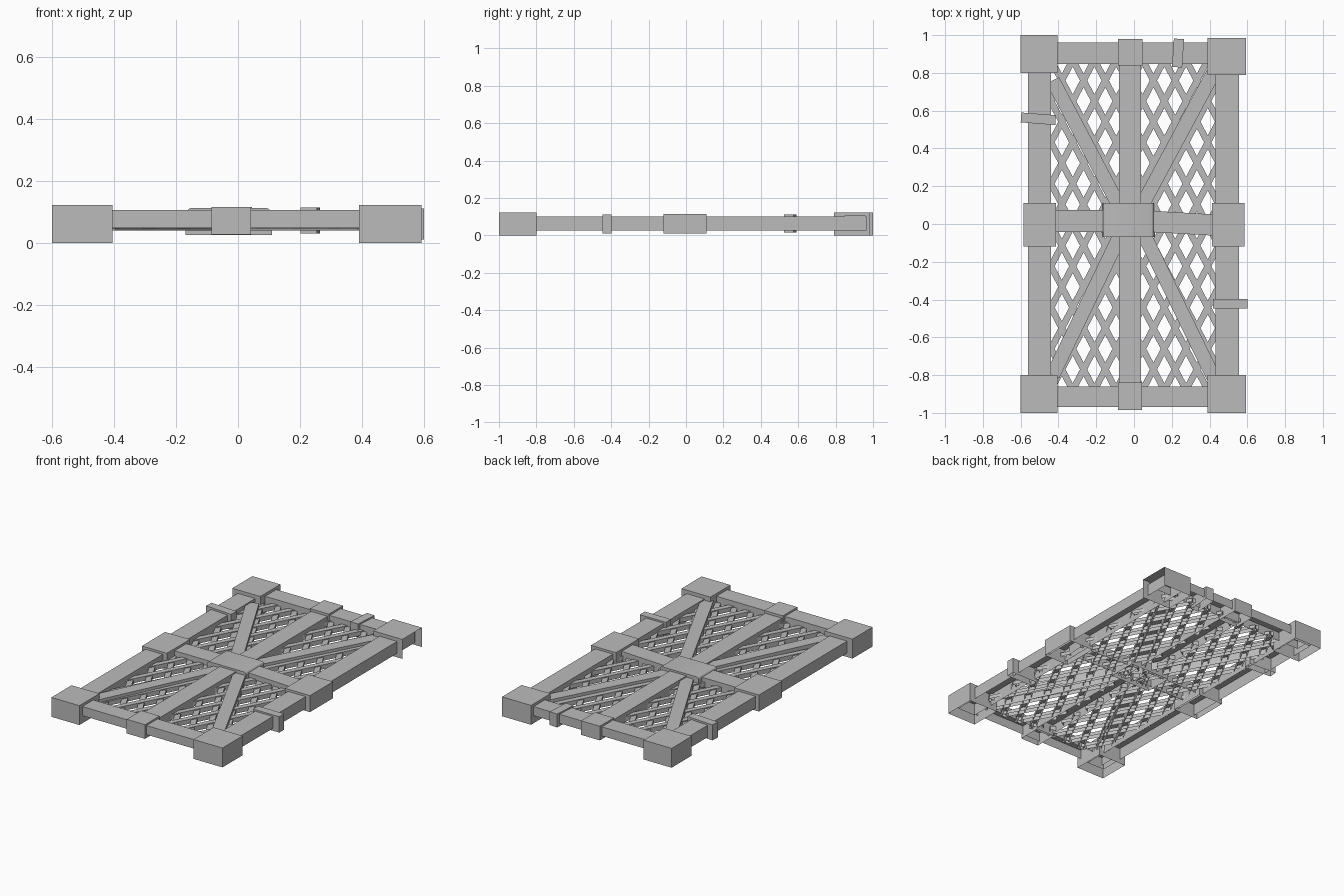
import bpy, bmesh, math
from mathutils import Vector

cube = bpy.data.objects.get("Cube")
if cube:
    bpy.data.objects.remove(cube)

grey = bpy.data.materials.new("plain_grey")
grey.use_nodes = True
tone = (0.5, 0.5, 0.5, 1)
grey.diffuse_color = tone
grey.node_tree.nodes["Principled BSDF"].inputs["Base Color"].default_value = tone


def add_shell(bm, start, end, width, z0, z1, omit=()):
    """Beam from start to end, open underneath."""
    a, b = Vector(start), Vector(end)
    along = (b - a).normalized()
    side = Vector((-along.y, along.x)) * width / 2
    plan = [a + side, a - side, b - side, b + side]
    low = [bm.verts.new((p.x, p.y, z0)) for p in plan]
    top = [bm.verts.new((p.x, p.y, z1)) for p in plan]
    bm.faces.new(top)
    for i in range(4):
        if i not in omit:
            j = (i + 1) % 4
            bm.faces.new((low[i], low[j], top[j], top[i]))


def finish(name, bm):
    mesh = bpy.data.meshes.new(name)
    bm.to_mesh(mesh)
    bm.free()
    mesh.materials.append(grey)
    obj = bpy.data.objects.new(name, mesh)
    bpy.context.collection.objects.link(obj)
    return obj


def beam(name, start, end, width, z0, z1, omit=()):
    bm = bmesh.new()
    add_shell(bm, start, end, width, z0, z1, omit)
    return finish(name, bm)


def block(name, x0, x1, y0, y1, z0, z1, omit=()):
    y = (y0 + y1) / 2
    return beam(name, (x0, y), (x1, y), y1 - y0, z0, z1, omit)


# Corner caps; the back left one is open on its outer side
block("front_right_corner", -0.6, -0.405, -1, -0.8, 0, 0.122)
block("front_left_corner", 0.39, 0.592, -1, -0.8, 0, 0.122)
block("back_right_corner", -0.6, -0.405, 0.8, 1, 0, 0.122)
block("back_left_corner", 0.39, 0.592, 0.79, 0.985, 0, 0.122, omit=(2,))

# Outer frame
block("right_rail", -0.562, -0.44, -0.95, 0.95, 0.025, 0.1)
block("left_rail", 0.432, 0.556, -0.95, 0.965, 0.025, 0.1)
block("front_rail", -0.55, 0.55, -0.97, -0.86, 0.048, 0.105)
block("back_rail", -0.55, 0.55, 0.848, 0.96, 0.048, 0.105)

# Inner cross
block("long_beam", -0.08, 0.036, -0.87, 0.87, 0.04, 0.1)
block("right_cross_beam", -0.45, -0.05, -0.042, 0.075, 0.04, 0.1)
beam("left_cross_beam", (0.03, 0.017), (0.45, -0.007), 0.112, 0.04, 0.1)

# Diagonal braces
for name, start, end in (
        ("back_left_brace", (0.0, 0.02), (0.42, 0.8)),
        ("back_right_brace", (-0.05, 0.04), (-0.43, 0.76)),
        ("front_left_brace", (0.03, -0.01), (0.42, -0.81)),
        ("front_right_brace", (-0.05, -0.01), (-0.43, -0.8))):
    beam(name, start, end, 0.075, 0.04, 0.092)

# Sleeves and straps around the frame
block("right_sleeve", -0.585, -0.412, -0.12, 0.11, 0.01, 0.114)
block("left_sleeve", 0.412, 0.585, -0.12, 0.11, 0.01, 0.114)
block("front_sleeve", -0.086, 0.042, -0.985, -0.84, 0.027, 0.116)
block("back_sleeve", -0.086, 0.045, 0.84, 0.98, 0.027, 0.116)
beam("right_strap", (-0.598, 0.564), (-0.415, 0.55), 0.052, 0.015, 0.112)
beam("left_strap", (0.418, -0.422), (0.6, -0.422), 0.05, 0.01, 0.11)
beam("back_strap", (0.228, 0.83), (0.238, 0.98), 0.054, 0.03, 0.114)

# Softly arched centre plate
plate = block("centre_plate", -0.17, 0.11, -0.07, 0.11, 0.025, 0.112)
for v in plate.data.vertices:
    if v.co.z > 0.1:
        v.co.x = -0.03 + (v.co.x + 0.03) * 0.95
bm = bmesh.new()
bm.from_mesh(plate.data)
rim = [e for e in bm.edges if all(v.co.z > 0.1 for v in e.verts)
       and abs(e.verts[0].co.y - e.verts[1].co.y) > 0.1]
bmesh.ops.bevel(bm, geom=rim, offset=0.012, segments=3, affect='EDGES', profile=0.5)
for f in bm.faces:
    f.smooth = f.normal.z > 0.2
bm.to_mesh(plate.data)
bm.free()

# Crossed lattice slats, clipped to each half of the frame
SLOPE, STEP = 1.9, 0.115


def lattice(name, x0, x1, y0, y1, shift):
    bm = bmesh.new()
    for sign in (1, -1):
        z1 = 0.074 if sign > 0 else 0.068
        run = (y1 - y0) / SLOPE
        for k in range(-12, 16):
            foot = x0 + shift + k * STEP
            if sign < 0:
                foot += run
            # parameter range where the slat is inside the panel
            ends = sorted(((x0 - foot) / (sign * run), (x1 - foot) / (sign * run)))
            t0, t1 = max(0, ends[0]), min(1, ends[1])
            if t1 - t0 > 0.03:
                pts = [(foot + sign * run * t, y0 + (y1 - y0) * t) for t in (t0, t1)]
                add_shell(bm, pts[0], pts[1], 0.034, 0.046, z1)
    finish(name, bm)


lattice("right_lattice", -0.46, -0.06, -0.88, 0.87, 0.02)
lattice("left_lattice", 0.015, 0.45, -0.88, 0.87, 0.03)
